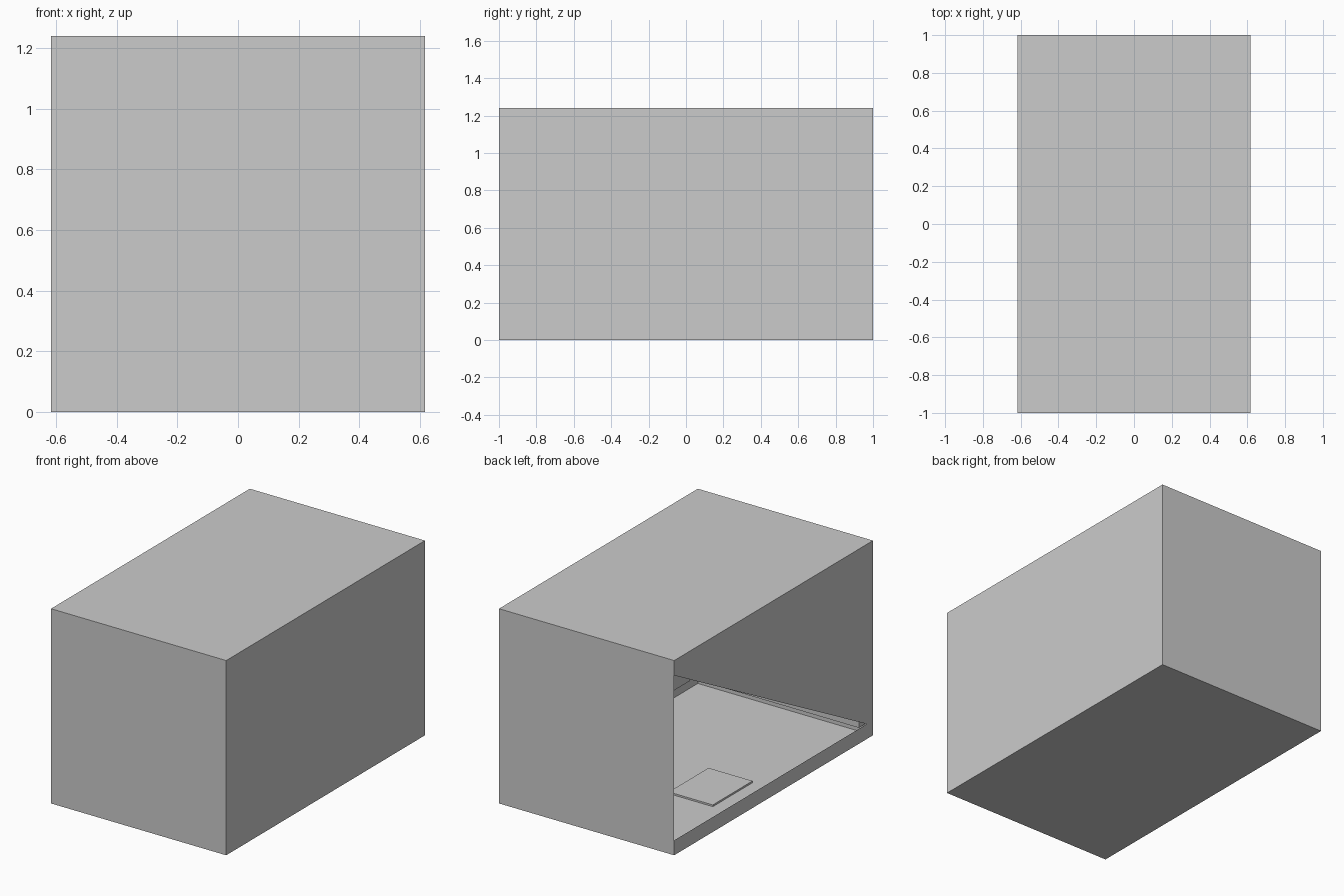
import bpy, bmesh

if "Cube" in bpy.data.objects:
    bpy.data.objects.remove(bpy.data.objects["Cube"])

W, L, H = 0.617, 1.0, 1.24


def make(name, bm):
    mesh = bpy.data.meshes.new(name)
    bm.to_mesh(mesh)
    bm.free()
    ob = bpy.data.objects.new(name, mesh)
    bpy.context.collection.objects.link(ob)
    return ob


def box(name, x, y, z, open_left=False):
    bm = bmesh.new()
    bmesh.ops.create_cube(bm, size=1)
    for v in bm.verts:
        v.co = [r[0] if c < 0 else r[1] for c, r in zip(v.co, (x, y, z))]
    if open_left:
        faces = [f for f in bm.faces if f.calc_center_median().x < x[0] + 1e-4]
        bmesh.ops.delete(bm, geom=faces, context='FACES_ONLY')
    return make(name, bm)


# thin-walled case, open on the left side
box("case_shell", (-W, W), (-L, L), (0, H), open_left=True)

# flat rim around the opening: top, bottom and front
bm = bmesh.new()
lip, post = 0.095, 0.06
outline = [(L, 0), (-L, 0), (-L, H), (L, H), (L, H - lip),
           (-L + post, H - lip), (-L + post, lip), (L, lip)]
bm.faces.new([bm.verts.new((-W, y, z)) for y, z in outline])
bmesh.ops.triangulate(bm, faces=bm.faces[:])
make("opening_rim", bm)

# slab behind the front wall
box("front_inner_panel", (-0.56, 0.56), (-L + 0.002, -0.94), (0.055, H - 0.055))

# shallow panel on the inside of the right wall
box("right_inner_panel", (W - 0.01, W - 0.001), (-0.9, 0.9), (0.055, H - 0.055))

# thin plate on the floor
box("floor_plate", (-0.42, -0.11), (-0.07, 0.33), (0.001, 0.012))
